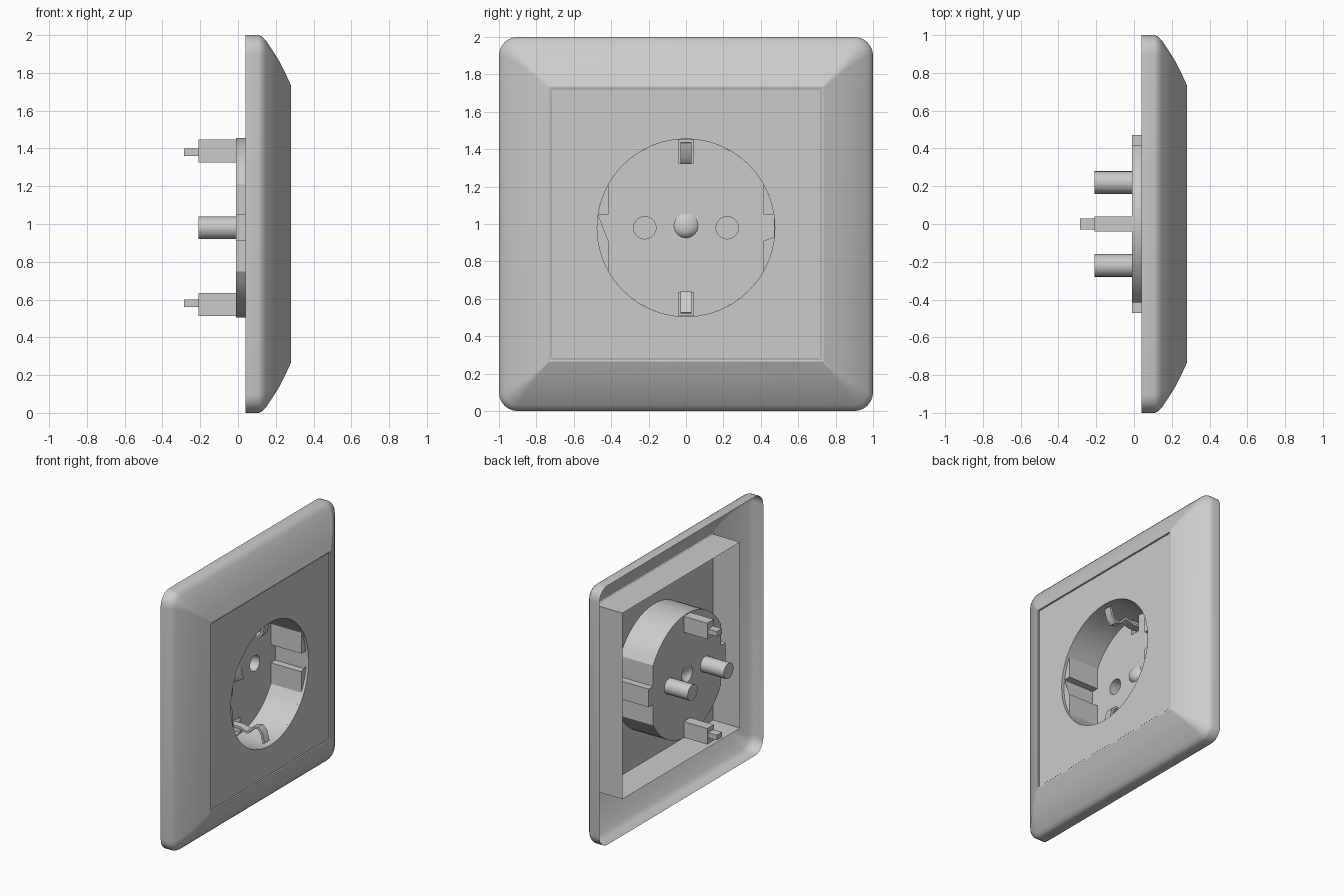
import bpy, bmesh, math
from mathutils import Vector

if "Cube" in bpy.data.objects:
    bpy.data.objects.remove(bpy.data.objects["Cube"], do_unlink=True)

grey = bpy.data.materials.new("light grey plastic")
grey.use_nodes = True
grey.diffuse_color = (0.6, 0.6, 0.6, 1)
grey.node_tree.nodes["Principled BSDF"].inputs["Base Color"].default_value = (0.6, 0.6, 0.6, 1)

CZ = 0.98          # height of the socket centre
FACE, FLOOR, PIN_END = 0.272, -0.01, -0.21
R, FLAT, RIB = 0.475, 0.415, 0.47


def finish(name, bm, angle=30):
    bmesh.ops.remove_doubles(bm, verts=bm.verts, dist=0.0005)
    bmesh.ops.recalc_face_normals(bm, faces=bm.faces)
    me = bpy.data.meshes.new(name)
    bm.to_mesh(me)
    bm.free()
    ob = bpy.data.objects.new(name, me)
    me.materials.append(grey)
    bpy.context.collection.objects.link(ob)
    bpy.ops.object.select_all(action='DESELECT')
    ob.select_set(True)
    bpy.context.view_layer.objects.active = ob
    bpy.ops.object.shade_smooth_by_angle(angle=math.radians(angle))
    return ob


def ring(bm, pts, x):
    return [bm.verts.new((x, y, z)) for y, z in pts]


def skin(bm, a, b):
    n = len(a)
    for i in range(n):
        bm.faces.new((a[i], a[(i + 1) % n], b[(i + 1) % n], b[i]))


def tube(bm, pts, x0, x1, cap=False):
    a, b = ring(bm, pts, x0), ring(bm, pts, x1)
    skin(bm, a, b)
    if cap:
        bm.faces.new(b)


def sheet(bm, x, outlines):
    """Flat sheet with holes: first outline is the border."""
    edges = []
    for pts in outlines:
        v = ring(bm, pts, x)
        edges += [bm.edges.new((v[i], v[i - 1])) for i in range(len(v))]
    bmesh.ops.triangle_fill(bm, edges=edges, use_beauty=True, normal=(1, 0, 0))


def arc(r, a0, a1, n, cy=0.0, cz=CZ):
    return [(cy + r * math.cos(a0 + (a1 - a0) * i / n),
             cz + r * math.sin(a0 + (a1 - a0) * i / n)) for i in range(n + 1)]


def circle(r, n, cy=0.0, cz=CZ):
    return arc(r, 0, 2 * math.pi, n, cy, cz)[:-1]


def rect(y, z0, z1):
    return [(-y, z0), (y, z0), (y, z1), (-y, z1)]


def rounded_square(half, rad):
    pts = []
    for k, (sy, sz) in enumerate(((1, 1), (-1, 1), (-1, -1), (1, -1))):
        c = half - rad
        pts += arc(rad, k * math.pi / 2, (k + 1) * math.pi / 2, 6, sy * c, 1 + sz * c)
    return pts


# Outer cover frame: hollow shell lofted through rounded squares
bm = bmesh.new()
loft = [(0.04, 1.0, 0.1), (0.11, 1.0, 0.1), (0.13, 0.99, 0.09), (0.148, 0.97, 0.075),
        (0.185, 0.915, 0.05), (0.22, 0.86, 0.03), (0.25, 0.8, 0.015),
        (0.28, 0.735, 0.004), (0.278, 0.724, 0.003), (0.262, 0.724, 0.003)]
rings = [ring(bm, rounded_square(h, r), x) for x, h, r in loft]
for a, b in zip(rings, rings[1:]):
    skin(bm, a, b)
finish("cover_frame", bm)

# Centre plate with a round opening and an open-backed skirt
bm = bmesh.new()
border = rect(0.718, 0.282, 1.718)
tube(bm, border, FACE, 0.04)
sheet(bm, FACE, [border, circle(R, 48)])
finish("centre_plate", bm)

# Socket well: round rim, side flats with a guide groove, pierced floor
bm = bmesh.new()
t = math.acos(FLAT / R)
zf = R * math.sin(t)
side = [(FLAT, -zf), (FLAT, -0.07), (RIB, -0.07), (RIB, 0.07), (FLAT, 0.07), (FLAT, zf)]
right_side = [(y, CZ + z) for y, z in side]
left_side = [(-y, CZ - z) for y, z in side]
well = (right_side + arc(R, t, math.pi - t, 16)[1:-1]
        + left_side + arc(R, math.pi + t, 2 * math.pi - t, 16)[1:-1])
tube(bm, circle(R, 48), FACE, 0.25)
tube(bm, well, 0.25, FLOOR)
for s, flat in ((0, right_side), (math.pi, left_side)):
    shoulder = arc(R, s - t, s + t, 10)[1:-1] + flat[::-1]
    sheet(bm, 0.25, [shoulder])

pins = [circle(0.06, 20, y) for y in (-0.22, 0.22)]
slots = [rect(0.04, CZ + a, CZ + b) for a, b in ((-0.468, -0.345), (0.345, 0.468))]
screw = circle(0.065, 16, 0, 0.99)
sheet(bm, FLOOR, [well, screw] + pins + slots)
finish("socket_well", bm)

# Blind contact sleeves and earth clip housings behind the floor
for name, outline in zip(("right_pin_sleeve", "left_pin_sleeve",
                          "lower_clip_housing", "upper_clip_housing"), pins + slots):
    bm = bmesh.new()
    tube(bm, outline, FLOOR, PIN_END, cap=True)
    finish(name, bm)

# Pointed boss in the middle of the floor
bm = bmesh.new()
base = ring(bm, screw, FLOOR)
tip = bm.verts.new((0.05, 0, 0.96))
for i in range(len(base)):
    bm.faces.new((base[i - 1], base[i], tip))
finish("centre_boss", bm, 50)

# Earth clips: bent strips, with a terminal tab behind each housing
bend = [(-0.2, 0.40), (0.03, 0.39), (0.10, 0.41), (0.15, 0.36), (0.19, 0.35),
        (0.22, 0.38), (0.24, 0.455)]
for name, s in (("lower", -1), ("upper", 1)):
    bm = bmesh.new()
    loops = []
    for i, (x, d) in enumerate(bend):
        p, q = Vector(bend[max(i - 1, 0)]), Vector(bend[min(i + 1, len(bend) - 1)])
        n = (q - p).normalized() * 0.009
        loops.append([bm.verts.new((x + k * n.y, y, CZ + s * (d - k * n.x)))
                      for y, k in ((-0.03, -1), (0.03, -1), (0.03, 1), (-0.03, 1))])
    for a, b in zip(loops, loops[1:]):
        skin(bm, a, b)
    bm.faces.new(loops[0])
    bm.faces.new(loops[-1])
    finish(name + "_earth_clip", bm, 40)

    bm = bmesh.new()
    mid = CZ + s * 0.4
    tube(bm, rect(0.03, mid - 0.02, mid + 0.02), PIN_END, -0.285, cap=True)
    finish(name + "_earth_tab", bm)
